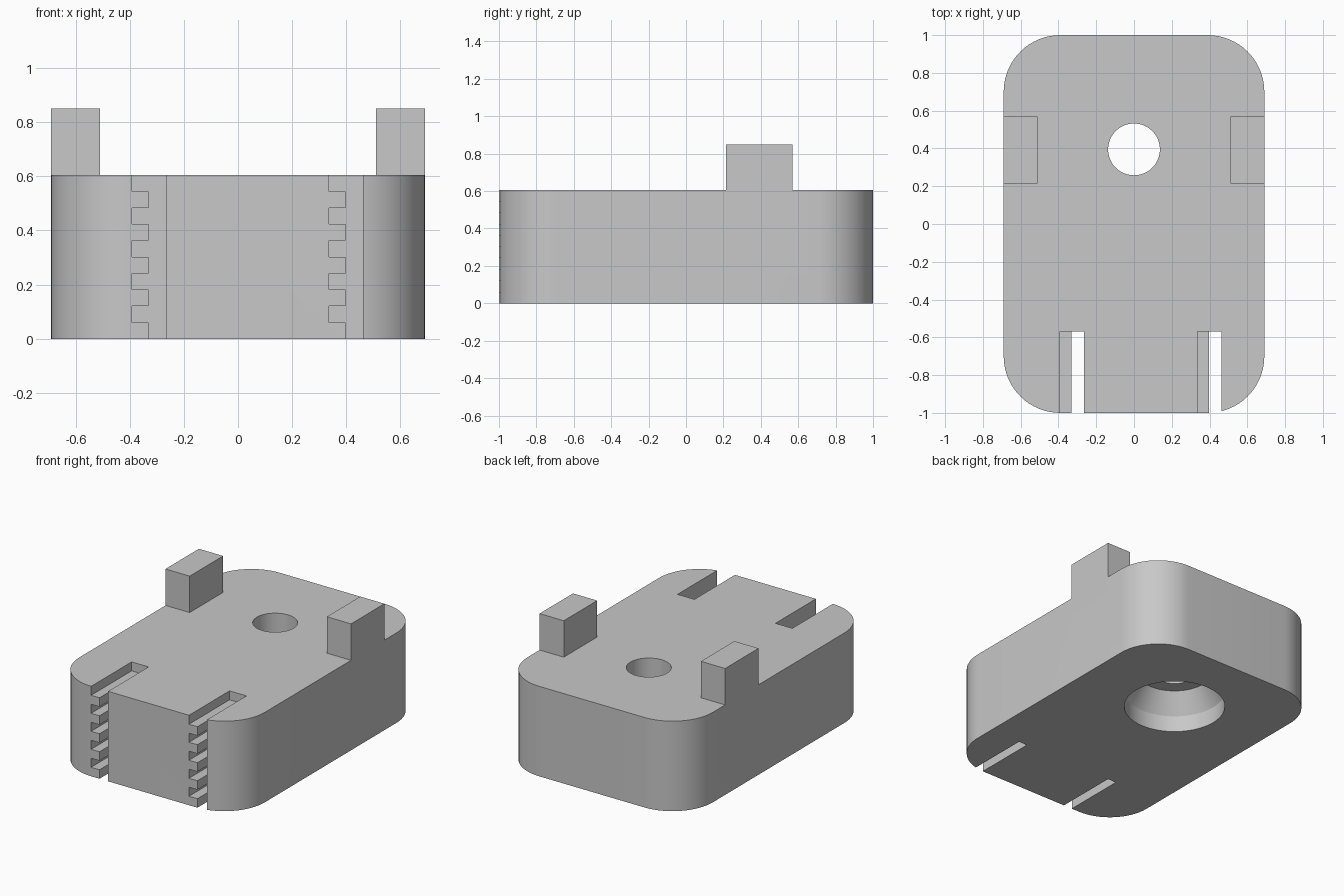
import bpy, bmesh, math
from mathutils import Vector

if "Cube" in bpy.data.objects:
    bpy.data.objects.remove(bpy.data.objects["Cube"])

WIDTH, LENGTH, HEIGHT, CORNER = 0.69, 1.0, 0.605, 0.3
HOLE_Y = 0.395

grey = bpy.data.materials.new("plain grey")
grey.use_nodes = True
grey.diffuse_color = (0.58, 0.58, 0.58, 1)
grey.node_tree.nodes["Principled BSDF"].inputs["Base Color"].default_value = grey.diffuse_color


def extrude(name, points, direction):
    """Solid made by sweeping a closed outline along a direction."""
    bm = bmesh.new()
    face = bm.faces.new([bm.verts.new(p) for p in points])
    swept = bmesh.ops.extrude_face_region(bm, geom=[face])["geom"]
    verts = [v for v in swept if isinstance(v, bmesh.types.BMVert)]
    bmesh.ops.translate(bm, verts=verts, vec=Vector(direction))
    return finish(name, bm)


def finish(name, bm):
    bmesh.ops.recalc_face_normals(bm, faces=bm.faces)
    mesh = bpy.data.meshes.new(name)
    bm.to_mesh(mesh)
    bm.free()
    mesh.materials.append(grey)
    obj = bpy.data.objects.new(name, mesh)
    bpy.context.collection.objects.link(obj)
    return obj


def combine(target, tool, operation):
    tool.hide_render = True
    mod = target.modifiers.new(tool.name, 'BOOLEAN')
    mod.operation, mod.solver, mod.object = operation, 'EXACT', tool
    bpy.context.view_layer.objects.active = target
    bpy.ops.object.modifier_apply(modifier=mod.name)
    bpy.data.objects.remove(tool)


# Rounded block
outline = []
for quarter, (sx, sy) in enumerate([(1, 1), (-1, 1), (-1, -1), (1, -1)]):
    for i in range(17):
        a = (quarter + i / 16) * math.pi / 2
        outline.append((sx * (WIDTH - CORNER) + CORNER * math.cos(a),
                        sy * (LENGTH - CORNER) + CORNER * math.sin(a), 0))
body = extrude("body", outline, (0, 0, HEIGHT))

# Upright posts flush with the sides
for side in (1, -1):
    inner, outer = side * 0.51, side * WIDTH
    base = [(x, y, HEIGHT - 0.1) for x, y in
            ((inner, 0.215), (outer, 0.215), (outer, 0.57), (inner, 0.57))]
    combine(body, extrude("post", base, (0, 0, 0.345)), 'UNION')

# Two slots, each with a row of square notches on its right-hand wall
pitch = HEIGHT / 10
for x in (-0.33, 0.398):
    comb = [(x + 0.064, -0.1), (x, -0.1)]
    for k in range(1, 10, 2):
        top = k * pitch + pitch if k < 9 else HEIGHT + 0.1
        comb += [(x, k * pitch), (x - 0.062, k * pitch), (x - 0.062, top)]
        if k < 9:
            comb.append((x, top))
    comb.append((x + 0.064, HEIGHT + 0.1))
    tool = extrude("slot_cutter", [(px, -1.1, pz) for px, pz in comb], (0, 0.53, 0))
    combine(body, tool, 'DIFFERENCE')

# Through hole with a tapered recess underneath
bm = bmesh.new()
profile = [(0.315, -0.1), (0.315, 0.11), (0.23, 0.245), (0.137, 0.245), (0.137, 0.8)]
rings = []
for r, z in profile:
    rings.append([bm.verts.new((r * math.cos(a), HOLE_Y + r * math.sin(a), z))
                  for a in (math.tau * i / 64 for i in range(64))])
for low, high in zip(rings, rings[1:]):
    for i in range(64):
        j = (i + 1) % 64
        bm.faces.new((low[i], low[j], high[j], high[i]))
bm.faces.new(rings[0])
bm.faces.new(rings[-1])
combine(body, finish("hole_cutter", bm), 'DIFFERENCE')

# Smooth curves, crisp edges
bpy.ops.object.select_all(action='DESELECT')
body.select_set(True)
bpy.context.view_layer.objects.active = body
bpy.ops.object.shade_smooth_by_angle(angle=math.radians(25))
